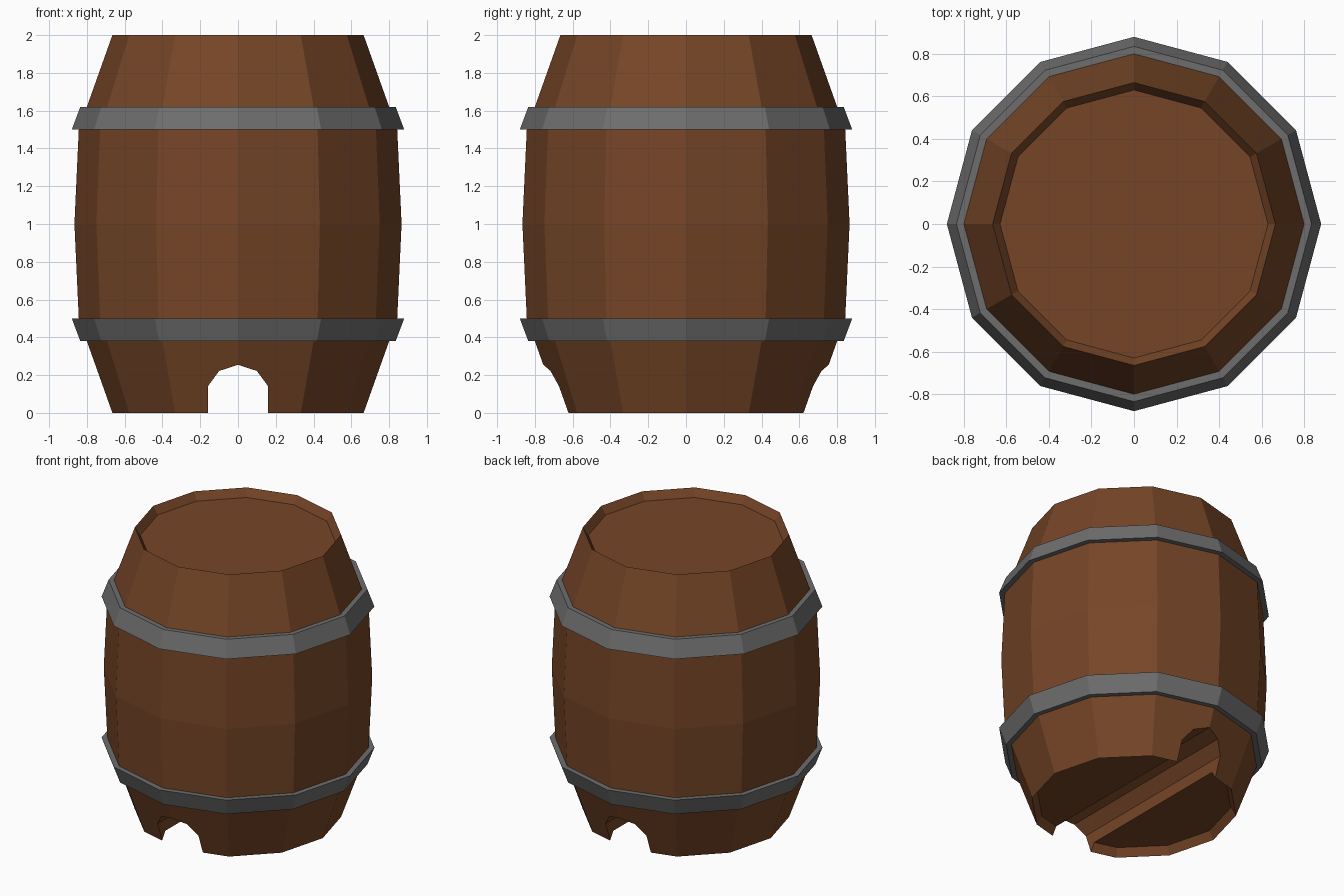
import bpy
import bmesh
from math import cos, sin, tau

SIDES = 12

default = bpy.data.objects.get("Cube")
if default:
    bpy.data.objects.remove(default, do_unlink=True)


def make_material(name, rgb):
    mat = bpy.data.materials.new(name)
    mat.use_nodes = True
    mat.diffuse_color = (*rgb, 1)
    mat.node_tree.nodes["Principled BSDF"].inputs["Base Color"].default_value = (*rgb, 1)
    return mat


def finish(name, bm, mat):
    bmesh.ops.recalc_face_normals(bm, faces=bm.faces)
    mesh = bpy.data.meshes.new(name)
    bm.to_mesh(mesh)
    bm.free()
    mesh.materials.append(mat)
    obj = bpy.data.objects.new(name, mesh)
    bpy.context.collection.objects.link(obj)
    return obj


def lathe(name, profile, mat, ring=False):
    """Spin (radius, z) points; ring joins last to first, otherwise ends are capped."""
    bm = bmesh.new()
    loops = [[bm.verts.new((r * cos(tau * i / SIDES), r * sin(tau * i / SIDES), z))
              for i in range(SIDES)] for r, z in profile]
    pairs = list(zip(loops, loops[1:]))
    if ring:
        pairs.append((loops[-1], loops[0]))
    else:
        bm.faces.new(loops[0])
        bm.faces.new(loops[-1])
    for a, b in pairs:
        for i in range(SIDES):
            j = (i + 1) % SIDES
            bm.faces.new((a[i], a[j], b[j], b[i]))
    return finish(name, bm, mat)


wood = make_material("brown wood", (0.18, 0.06, 0.02))
iron = make_material("grey iron", (0.155, 0.155, 0.155))

# Barrel body with a shallow recess in each end
half = [(0.63, 0.055), (0.665, 0), (0.843, 0.5)]
body = lathe("barrel_body",
             half + [(0.866, 1)] + [(r, 2 - z) for r, z in reversed(half)], wood)

# Arched channel cut through the foot from front to back
arch = [(-0.16, -0.2), (-0.16, 0.14), (-0.1, 0.222), (0, 0.255),
        (0.1, 0.222), (0.16, 0.14), (0.16, -0.2)]
bm = bmesh.new()
front = bm.faces.new([bm.verts.new((x, -1, z)) for x, z in arch])
extruded = bmesh.ops.extrude_face_region(bm, geom=[front])["geom"]
bmesh.ops.translate(bm, vec=(0, 2, 0),
                    verts=[v for v in extruded if isinstance(v, bmesh.types.BMVert)])
if front.is_valid and len(bm.faces) < len(arch) + 2:
    bm.faces.new([v for v in bm.verts if v.co.y < 0])
cutter = finish("channel_cutter", bm, wood)
cutter.hide_render = True

cut = body.modifiers.new("channel", "BOOLEAN")
cut.operation = "DIFFERENCE"
cut.solver = "EXACT"
cut.object = cutter
bpy.context.view_layer.update()
evaluated = body.evaluated_get(bpy.context.evaluated_depsgraph_get())
carved = bpy.data.meshes.new_from_object(evaluated)
body.modifiers.clear()
body.data = carved
bpy.data.objects.remove(cutter, do_unlink=True)

# Iron hoops, mirrored about the middle
hoop = [(0.88, 0.5), (0.835, 0.38), (0.77, 0.38), (0.81, 0.5)]
lathe("lower_hoop", hoop, iron, ring=True)
lathe("upper_hoop", [(r, 2 - z) for r, z in hoop], iron, ring=True)
